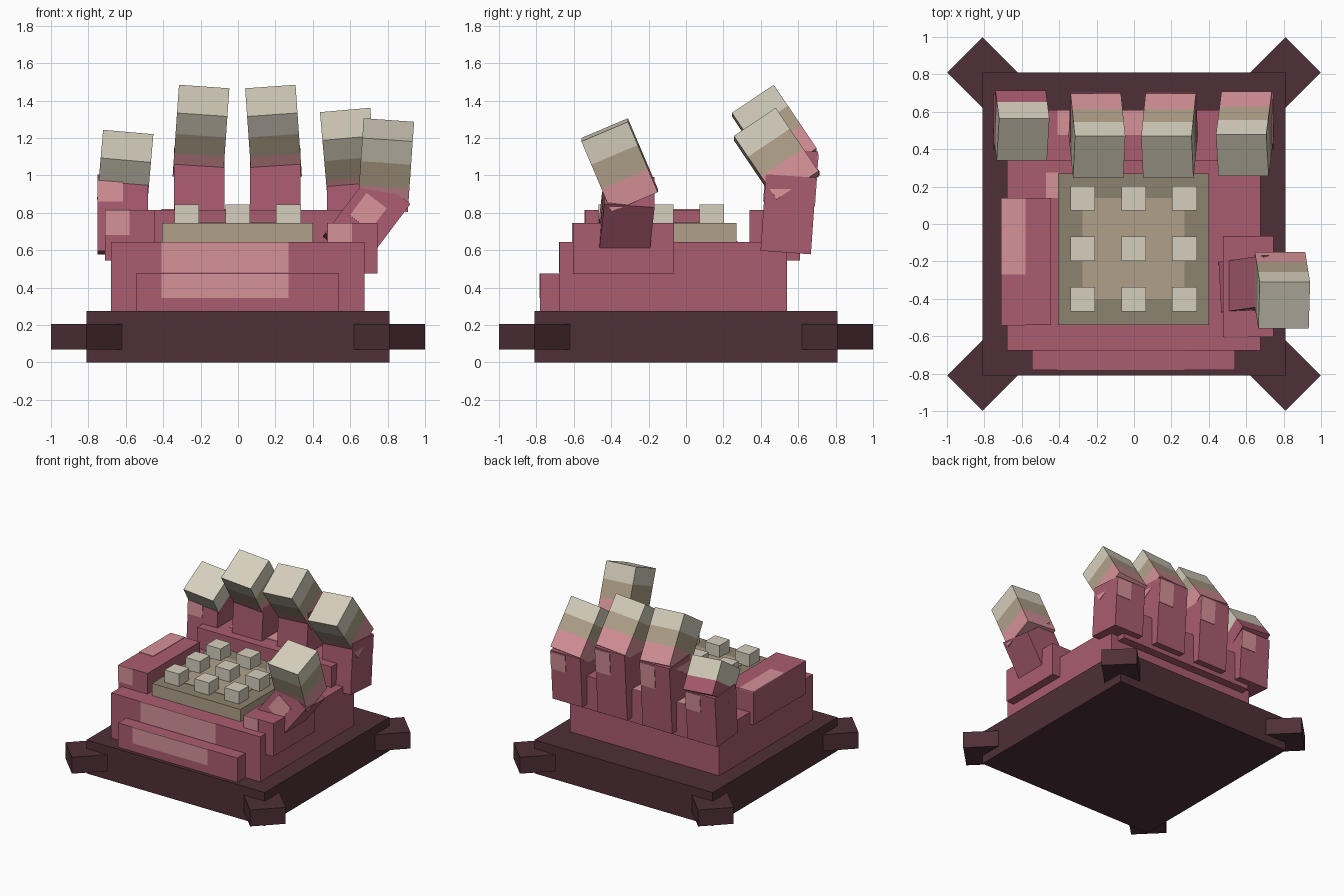
import bpy
import bmesh
from math import radians
from mathutils import Matrix, Vector, Euler

cube = bpy.data.objects.get("Cube")
if cube:
    bpy.data.objects.remove(cube, do_unlink=True)


def material(name, rgb):
    lin = [((c / 255 + 0.055) / 1.055) ** 2.4 for c in rgb] + [1]
    m = bpy.data.materials.new(name)
    m.use_nodes = True
    m.diffuse_color = lin
    m.node_tree.nodes["Principled BSDF"].inputs["Base Color"].default_value = lin
    return m


PLUM = material("dark plum", (78, 47, 55))
ROSE = material("rose", (170, 92, 112))
PINK = material("light pink", (214, 146, 152))
TAUPE = material("taupe", (140, 130, 110))
TAN = material("tan", (176, 161, 138))
CREAM = material("cream", (214, 207, 189))


def box(name, size, centre, mats, rot=(0, 0, 0), bands=()):
    """Rotated block; bands are cut fractions along local z, one material each."""
    bm = bmesh.new()
    bmesh.ops.create_cube(bm, size=1, matrix=Matrix.Diagonal((*size, 1)))
    for f in bands:
        bmesh.ops.bisect_plane(bm, geom=bm.verts[:] + bm.edges[:] + bm.faces[:],
                               plane_co=(0, 0, (f - 0.5) * size[2]), plane_no=(0, 0, 1))
    for face in bm.faces:
        h = face.calc_center_median().z / size[2] + 0.5
        face.material_index = sum(h > f for f in bands)
    me = bpy.data.meshes.new(name)
    bm.to_mesh(me)
    bm.free()
    for m in mats:
        me.materials.append(m)
    ob = bpy.data.objects.new(name, me)
    ob.location = centre
    ob.rotation_euler = [radians(a) for a in rot]
    bpy.context.collection.objects.link(ob)
    return ob


def span(name, x, y, z, mat):
    """Upright block from its limits on each axis."""
    lim = (x, y, z)
    return box(name, [b - a for a, b in lim], [(a + b) / 2 for a, b in lim], [mat])


def patch_on(name, size, offset, centre, rot, mat):
    """Thin plate placed in the local space of a rotated block."""
    turn = Euler([radians(a) for a in rot]).to_matrix()
    return box(name, size, Vector(centre) + turn @ Vector(offset), [mat], rot)


T = 0.004  # half thickness of painted plates

# Base and corner feet
span("base", (-0.81, 0.81), (-0.81, 0.81), (0, 0.275), PLUM)
for sx in (-1, 1):
    for sy in (-1, 1):
        box("corner_foot", (0.268, 0.268, 0.135), (sx * 0.81, sy * 0.81, 0.137), [PLUM], (0, 0, 45))

# Palm blocks
span("palm", (-0.68, 0.675), (-0.675, 0.54), (0.27, 0.645), ROSE)
span("heel_step", (-0.545, 0.54), (-0.78, -0.6), (0.27, 0.475), ROSE)
span("side_pad", (-0.71, -0.445), (-0.54, 0.14), (0.545, 0.815), ROSE)
span("thumb_pad", (0.475, 0.745), (-0.605, -0.065), (0.475, 0.745), ROSE)
span("knuckles", (-0.61, 0.61), (0.34, 0.61), (0.545, 0.815), ROSE)

# Light painted patches on the palm
span("palm_patch", (-0.41, 0.27), (-0.675 - T, -0.675 + T), (0.48, 0.645), PINK)
span("heel_patch", (-0.41, 0.27), (-0.78 - T, -0.78 + T), (0.345, 0.475), PINK)
span("pad_top_patch", (-0.71, -0.58), (-0.27, 0.14), (0.815 - T, 0.815 + T), PINK)
span("pad_front_patch", (-0.71, -0.58), (-0.54 - T, -0.54 + T), (0.68, 0.815), PINK)
span("thumb_pad_patch", (0.48, 0.61), (-0.605 - T, -0.605 + T), (0.645, 0.745), PINK)
span("knuckle_patch", (-0.41, 0.06), (0.475, 0.61), (0.815 - T, 0.815 + T), PINK)
span("palm_top_patch", (-0.47, -0.4), (0.14, 0.275), (0.645 - T, 0.645 + T), PINK)

# Button plate: tan sides, taupe rim, tan centre
plate = span("button_plate", (-0.405, 0.4), (-0.54, 0.27), (0.61, 0.745), TAN)
plate.data.materials.append(TAUPE)
for face in plate.data.polygons:
    face.material_index = int(face.normal.z > 0.5)
span("plate_centre", (-0.275, 0.27), (-0.4, 0.14), (0.745 - T, 0.745 + T), TAN)
for i in (-1, 0, 1):
    for j in (-1, 0, 1):
        box("button", (0.132, 0.132, 0.135), (i * 0.272 - 0.002, j * 0.27 - 0.132, 0.778), [CREAM])

# Fingers: x, lower length, tip centre (x, y, z), tip length, sideways lean
W = 0.27
FINGERS = [
    ("little", -0.615, 0.41, (-0.603, 0.527, 1.045), 0.27, 5),
    ("ring", -0.208, 0.55, (-0.198, 0.472, 1.23), 0.41, 4),
    ("middle", 0.2, 0.55, (0.19, 0.472, 1.23), 0.41, -4),
    ("index", 0.61, 0.41, (0.594, 0.482, 1.105), 0.41, -5),
]
for name, x, low, tip, length, lean in FINGERS:
    rot = (-4, 0, 0)
    centre = (x, 0.533 + low * 0.035, 0.587 + low / 2)
    box(name + "_finger_lower", (W, W, low), centre, [ROSE], rot)
    patch_on(name + "_finger_patch", (W / 2, 2 * T, low * 0.35), (W / 4, W / 2, low * 0.3),
             centre, rot, PINK)
    if length > 0.3:
        mats, bands = [PINK, TAN, CREAM], (0.36, 0.67)
    else:
        mats, bands = [ROSE, CREAM], (0.42,)
    box(name + "_finger_tip", (W, W, length), tip, mats, (34, lean, 0), bands)
patch_on("little_front_patch", (W / 2, 2 * T, 0.12), (-W / 4, -W / 2, 0.12),
         (-0.615, 0.547, 0.792), (-4, 0, 0), PINK)

# Thumb
centre, rot = (0.687, -0.32, 0.76), (-5, 37, 0)
box("thumb_lower", (W, W, 0.4), centre, [ROSE], rot)
patch_on("thumb_patch", (W / 2, 2 * T, 0.15), (-0.02, -W / 2, 0.03), centre, rot, PINK)
box("thumb_tip", (W, W, 0.41), (0.79, -0.355, 1.055), [PINK, TAN, CREAM], (23, 4, 0), (0.33, 0.67))
